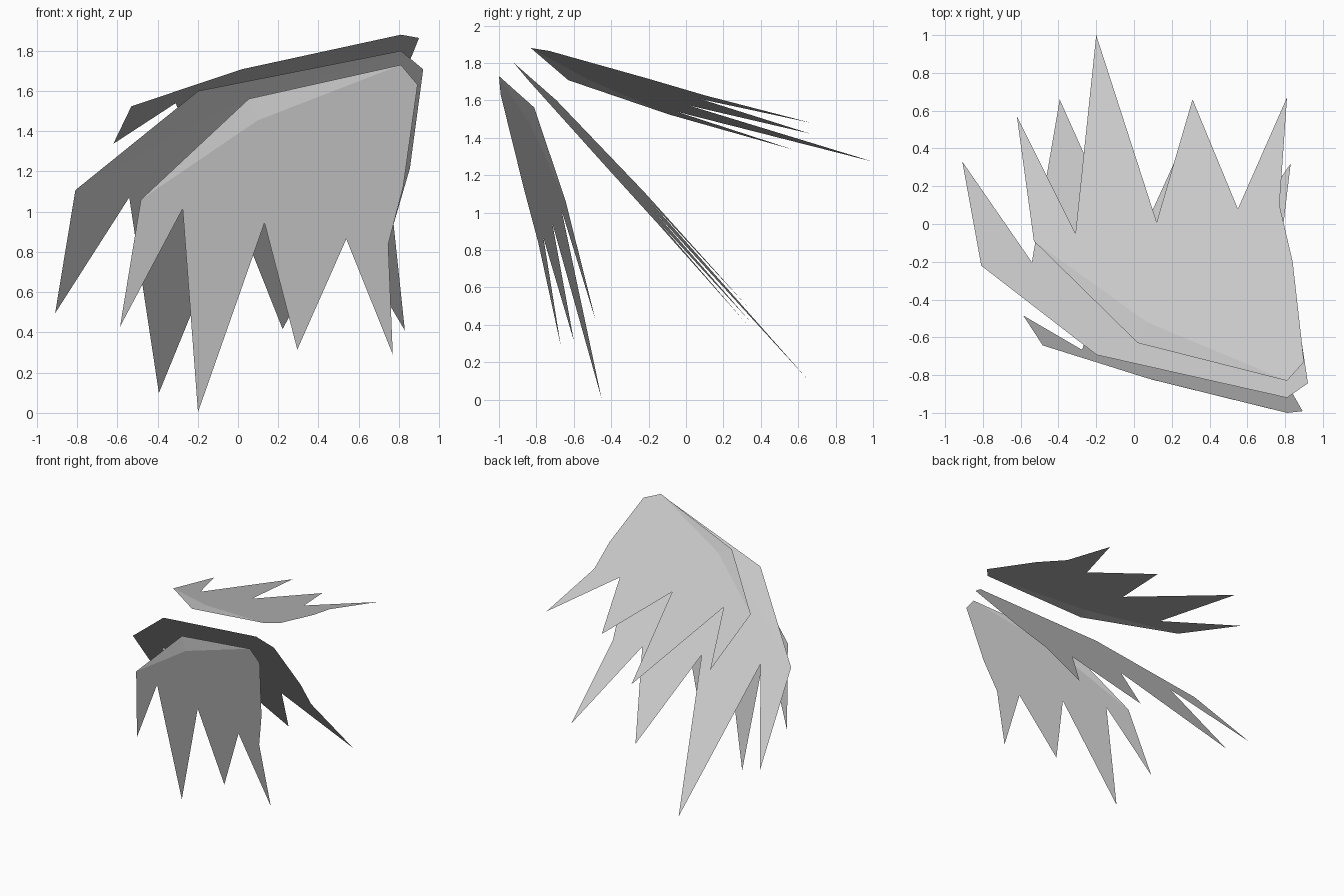
import bpy
import bmesh
from mathutils import Vector

cube = bpy.data.objects.get("Cube")
if cube:
    bpy.data.objects.remove(cube, do_unlink=True)

grey = bpy.data.materials.new("light_grey")
grey.use_nodes = True
colour = (0.6, 0.6, 0.6, 1)
grey.diffuse_color = colour
grey.node_tree.nodes["Principled BSDF"].inputs["Base Color"].default_value = colour

# Shared ragged profile: distance across and distance along from the apex
profile = {
    "apex": (0, 0), "corner": (-.09, .1), "side": (-.03, .63), "cuff": (.04, .93),
    "tip_d": (0, 1.5), "notch_c": (.26, .91), "tip_c": (.5, 1.49),
    "notch_b": (.69, .84), "tip_b": (1.01, 1.83), "notch_a": (1.12, .78),
    "tip_a": (1.43, 1.4), "outer": (1.34, .74), "shoulder": (.79, .2),
    "crease": (.74, .31),
}

# Pointed shards, then the body facets around the crease
facets = [
    "notch_a tip_a outer", "notch_b tip_b notch_a",
    "notch_c tip_c notch_b", "cuff tip_d notch_c",
    "outer shoulder crease", "shoulder apex crease",
    "apex corner crease", "corner side crease",
    "side notch_c crease", "side cuff notch_c",
    "notch_c notch_b crease", "notch_b notch_a crease",
    "notch_a outer crease",
]


def make_sheet(name, origin, across, along, fold):
    """Lay the shared profile on a slanted plane and bend down its shoulder."""
    origin, across, along, fold = map(Vector, (origin, across, along, fold))
    bm = bmesh.new()
    verts = {}
    for key, (u, v) in profile.items():
        point = origin + across * u + along * v
        if key == "shoulder":
            point += fold
        verts[key] = bm.verts.new(point)
    for facet in facets:
        bm.faces.new([verts[key] for key in facet.split()])
    bmesh.ops.recalc_face_normals(bm, faces=bm.faces)
    bm.normal_update()
    # The broad side faces up and outward
    outward = across.cross(along)
    if sum(f.normal.dot(outward) for f in bm.faces) < 0:
        bmesh.ops.reverse_faces(bm, faces=bm.faces)
    if outward.z < 0:
        bmesh.ops.reverse_faces(bm, faces=bm.faces)
    mesh = bpy.data.meshes.new(name)
    bm.to_mesh(mesh)
    bm.free()
    mesh.materials.append(grey)
    sheet = bpy.data.objects.new(name, mesh)
    bpy.context.collection.objects.link(sheet)


# Three sheets fanning out from steep to nearly flat
make_sheet("front_sheet", (.81, -1, 1.73), (-.95, .145, .03),
           (-.027, .22, -.96), (0, .03, 0))
make_sheet("middle_sheet", (.81, -.92, 1.8), (-1.215, .065, -.005),
           (.013, .827, -.927), (-.05, .01, -.01))
make_sheet("top_sheet", (.81, -.83, 1.88), (-1, 0, -.118),
           (0, 1, -.267), (0, 0, -.025))
